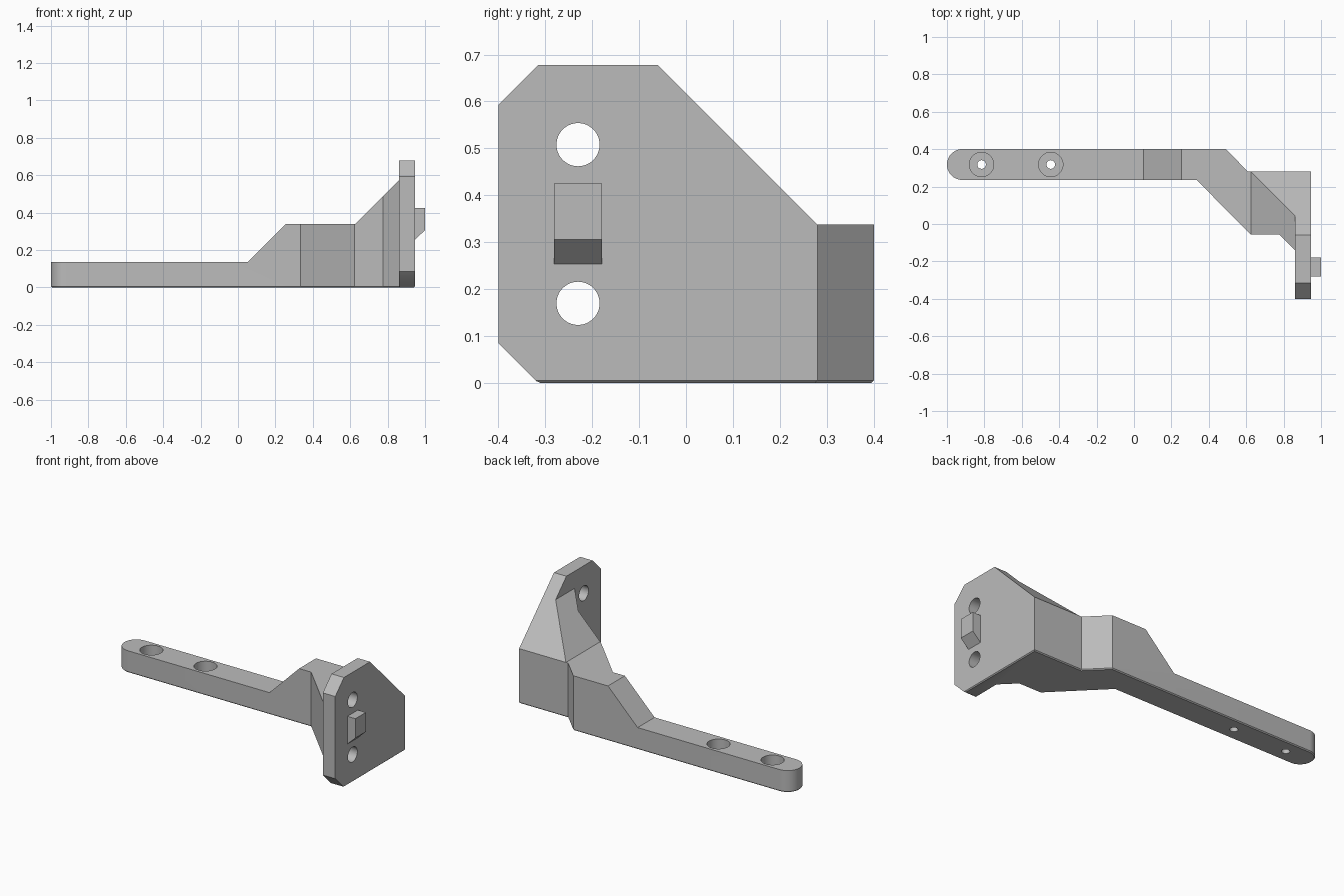
import bpy, bmesh
from math import pi, sin, cos
from mathutils import Vector, Matrix

old = bpy.data.objects.get("Cube")
if old:
    bpy.data.objects.remove(old, do_unlink=True)

grey = bpy.data.materials.new("plain_grey")
grey.use_nodes = True
colour = (0.5, 0.5, 0.5, 1)
grey.diffuse_color = colour
grey.node_tree.nodes["Principled BSDF"].inputs["Base Color"].default_value = colour


def add_object(name, bm):
    bmesh.ops.recalc_face_normals(bm, faces=bm.faces)
    mesh = bpy.data.meshes.new(name)
    bm.to_mesh(mesh)
    bm.free()
    mesh.materials.append(grey)
    ob = bpy.data.objects.new(name, mesh)
    bpy.context.collection.objects.link(ob)
    return ob


def prism(name, points, axis, low, high):
    """Extrude a 2D profile along x, y or z."""
    place = {"x": lambda a, b: (low, a, b),
             "y": lambda a, b: (a, low, b),
             "z": lambda a, b: (a, b, low)}[axis]
    bm = bmesh.new()
    face = bm.faces.new([bm.verts.new(place(a, b)) for a, b in points])
    new = bmesh.ops.extrude_face_region(bm, geom=[face])["geom"]
    move = Vector([high - low if axis == k else 0 for k in "xyz"])
    bmesh.ops.translate(bm, vec=move, verts=[v for v in new if isinstance(v, bmesh.types.BMVert)])
    return add_object(name, bm)


def cylinder(name, centre, radius, length, axis="z"):
    bm = bmesh.new()
    turn = Matrix.Rotation(pi / 2, 4, "Y") if axis == "x" else Matrix()
    bmesh.ops.create_cone(bm, cap_ends=True, segments=48, radius1=radius, radius2=radius,
                          depth=length, matrix=Matrix.Translation(centre) @ turn)
    return add_object(name, bm)


def boolean(ob, tool, operation):
    """Apply a boolean and remove its tool."""
    mod = ob.modifiers.new("cut", "BOOLEAN")
    mod.object, mod.operation, mod.solver = tool, operation, "EXACT"
    bpy.context.view_layer.objects.active = ob
    bpy.ops.object.modifier_apply(modifier=mod.name)
    bpy.data.objects.remove(tool, do_unlink=True)


# Plan outline: round-ended arm, diagonal neck, gusset and end plate
mid, r = 0.318, 0.0825
round_end = [(-1 + r - r * sin(t), mid + r * cos(t)) for t in [pi * i / 24 for i in range(25)]]
outline = round_end + [(0.335, mid - r), (0.622, -0.055), (0.775, -0.055), (0.86, -0.14),
                       (0.86, -0.5), (0.945, -0.5), (0.945, 0.28), (0.61, 0.28), (0.49, mid + r)]
bracket = prism("bracket", outline, "z", -0.1, 0.9)

# Front profile: low arm, raised neck, gusset ramp
front = [(-1.1, -0.2), (-1.1, 0.135), (0.05, 0.135), (0.253, 0.338), (0.625, 0.338),
         (0.86, 0.573), (0.86, 0.8), (1.1, 0.8), (1.1, -0.2)]
boolean(bracket, prism("front_profile", front, "y", -1, 1), "INTERSECT")

# Side profile: clipped plate corners and the long rear slope
side = [(0.6, 0), (0.6, 0.338), (0.28, 0.338), (-0.06, 0.678), (-0.315, 0.678),
        (-0.4, 0.593), (-0.4, 0.085), (-0.315, 0)]
boolean(bracket, prism("side_profile", side, "x", -1.2, 1.2), "INTERSECT")

# Fine chamfer around the underside
bm = bmesh.new()
bm.from_mesh(bracket.data)
bmesh.ops.remove_doubles(bm, verts=bm.verts, dist=0.0005)
bmesh.ops.dissolve_limit(bm, angle_limit=0.01, verts=bm.verts, edges=bm.edges)
rim = [e for e in bm.edges if all(abs(v.co.z) < 0.001 for v in e.verts)
       and e.calc_face_angle(0) > 0.3]
bmesh.ops.bevel(bm, geom=rim, offset=0.006, segments=1, affect="EDGES")
bm.to_mesh(bracket.data)
bm.free()

# Counterbored screw holes in the arm
for x in (-0.815, -0.445):
    boolean(bracket, cylinder("counterbore", (x, mid, 0.135), 0.065, 0.2), "DIFFERENCE")
    boolean(bracket, cylinder("screw_hole", (x, mid, 0.05), 0.023, 0.3), "DIFFERENCE")

# Bolt holes through the plate
for z in (0.17, 0.508):
    boolean(bracket, cylinder("bolt_hole", (0.9, -0.23, z), 0.046, 0.3, "x"), "DIFFERENCE")

# Locating peg with a sloped underside
peg = prism("locating_peg", [(0.93, 0.24), (1, 0.306), (1, 0.425), (0.93, 0.425)],
            "y", -0.281, -0.179)

for ob in (bracket, peg):
    bpy.ops.object.select_all(action="DESELECT")
    ob.select_set(True)
    bpy.context.view_layer.objects.active = ob
    bpy.ops.object.shade_smooth_by_angle(angle=pi / 6)
